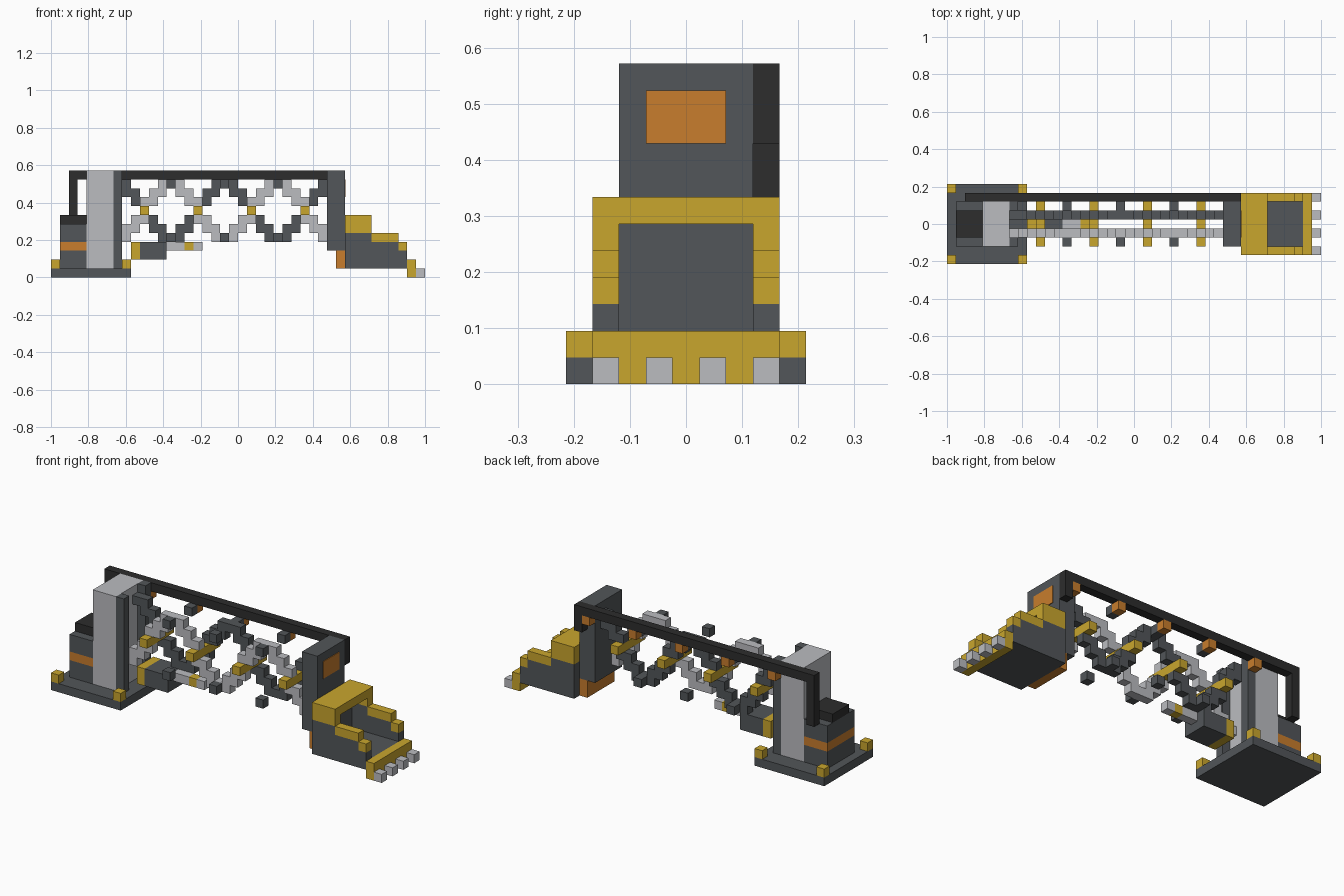
import bpy, bmesh
from mathutils import Matrix, Vector

cube = bpy.data.objects.get("Cube")
if cube:
    bpy.data.objects.remove(cube, do_unlink=True)

U = 2 / 42  # size of one block


def material(name, rgb):
    m = bpy.data.materials.new(name)
    m.use_nodes = True
    m.diffuse_color = (*rgb, 1)
    m.node_tree.nodes["Principled BSDF"].inputs["Base Color"].default_value = (*rgb, 1)
    return m


GREY = material("dark grey", (0.084, 0.093, 0.10))
LIGHT = material("light grey", (0.497, 0.503, 0.527))
BLACK = material("black", (0.026, 0.026, 0.026))
YELLOW = material("yellow", (0.584, 0.381, 0.027))
ORANGE = material("orange", (0.578, 0.205, 0.026))


def part(name, mat, *boxes):
    """One object from boxes given as x, y and z ranges on the block grid."""
    bm = bmesh.new()
    for xs, ys, zs in boxes:
        lo, hi = Vector((xs[0], ys[0], zs[0])), Vector((xs[1], ys[1], zs[1]))
        mid = (lo + hi) / 2 - Vector((21, 4.5, 0))
        mat4 = Matrix.Translation(mid * U) @ Matrix.Diagonal(((hi - lo) * U).to_4d())
        bmesh.ops.create_cube(bm, size=1, matrix=mat4)
    mesh = bpy.data.meshes.new(name)
    bm.to_mesh(mesh)
    bm.free()
    mesh.materials.append(mat)
    obj = bpy.data.objects.new(name, mesh)
    bpy.context.collection.objects.link(obj)


def cell(x, y, z):
    return ((x, x + 1), (y, y + 1), (z, z + 1))


MID = (2, 7)  # common depth of the main parts

# Base with corner blocks
part("base_plate", GREY, ((0, 9), (0, 9), (0, 1)))
part("base_corners", YELLOW, *[cell(x, y, 1) for x in (0, 8) for y in (0, 8)])

# Motor housing behind the tower
part("housing", GREY, ((1, 4), MID, (1, 3)), ((1, 4), MID, (4, 6)))
part("housing_stripe", ORANGE, ((1, 4), MID, (3, 4)))
part("housing_cap", BLACK, ((1, 4), (3, 6), (6, 7)))

# Tower and its rails
part("tower", LIGHT, ((4, 7), MID, (1, 12)))
part("tower_rails", GREY, *[((7, 8), (y, y + 1), (1, 12)) for y in (2, 6)])

# Two crossing strands of the arm, stepped like a wave
STEPS = [(3,), (2, 3), (1, 2), (-1, 1)]


def strand(name, mat, y, peak):
    cells = []
    for x in range(7, 31):
        m = (x - peak) % 12
        m = min(m, 12 - m)
        heights = STEPS[m] if m <= 3 else [-h for h in STEPS[6 - m]]
        cells += [cell(x, y, 7 + h) for h in heights]
    part(name, mat, *cells)


strand("front_strand", LIGHT, 3, 13)
strand("back_strand", GREY, 5, 19)
part("crossing_rungs", YELLOW, *[((x, x + 1), MID, (7, 8)) for x in range(10, 30, 6)])
part("strand_bolts", GREY,
     *[cell(x, y, z) for x in (13, 19, 25) for y in (2, 6) for z in (4, 10)])

# Cable rail along the back with hangers
part("cable_rail", BLACK, ((2, 33), (7, 8), (11, 12)),
     ((2, 3), (7, 8), (6, 11)), ((32, 33), (7, 8), (9, 11)))
part("rail_hangers", ORANGE, *[cell(x, 7, 10) for x in range(7, 32, 6)])

# Lower ram
part("ram_collar", YELLOW, ((9, 10), (3, 6), (2, 4)))
part("ram_cylinder", GREY, ((10, 13), (3, 6), (2, 4)))
part("ram_rod", LIGHT, ((13, 15), (4, 5), (3, 4)), ((16, 17), (4, 5), (3, 4)))
part("ram_ring", YELLOW, cell(15, 4, 3))

# Plate at the arm's end
part("end_plate", GREY, ((31, 33), MID, (3, 12)))
part("end_window", ORANGE, ((33, 33.08), (3, 6), (9, 11)))
part("bucket_hinge", ORANGE, ((32, 33), MID, (1, 3)))

# Bucket
SIDES = ((1, 2), (7, 8))
part("bucket_shell", GREY, ((33, 40), MID, (1, 2)), ((33, 34), MID, (2, 6)),
     *[(xs, y, (1, top)) for y in SIDES
       for xs, top in (((33, 36), 5), ((36, 39), 4), ((39, 40), 3))])
part("bucket_trim", YELLOW, ((33, 36), (1, 8), (6, 7)),
     *[(xs, y, zs) for y in SIDES
       for xs, zs in (((33, 36), (5, 6)), ((36, 39), (4, 5)), ((39, 40), (3, 4)))])
part("bucket_lip", YELLOW, ((40, 41), (1, 8), (0, 2)))
part("bucket_teeth", LIGHT, *[cell(41, y, 0) for y in range(1, 8, 2)])
